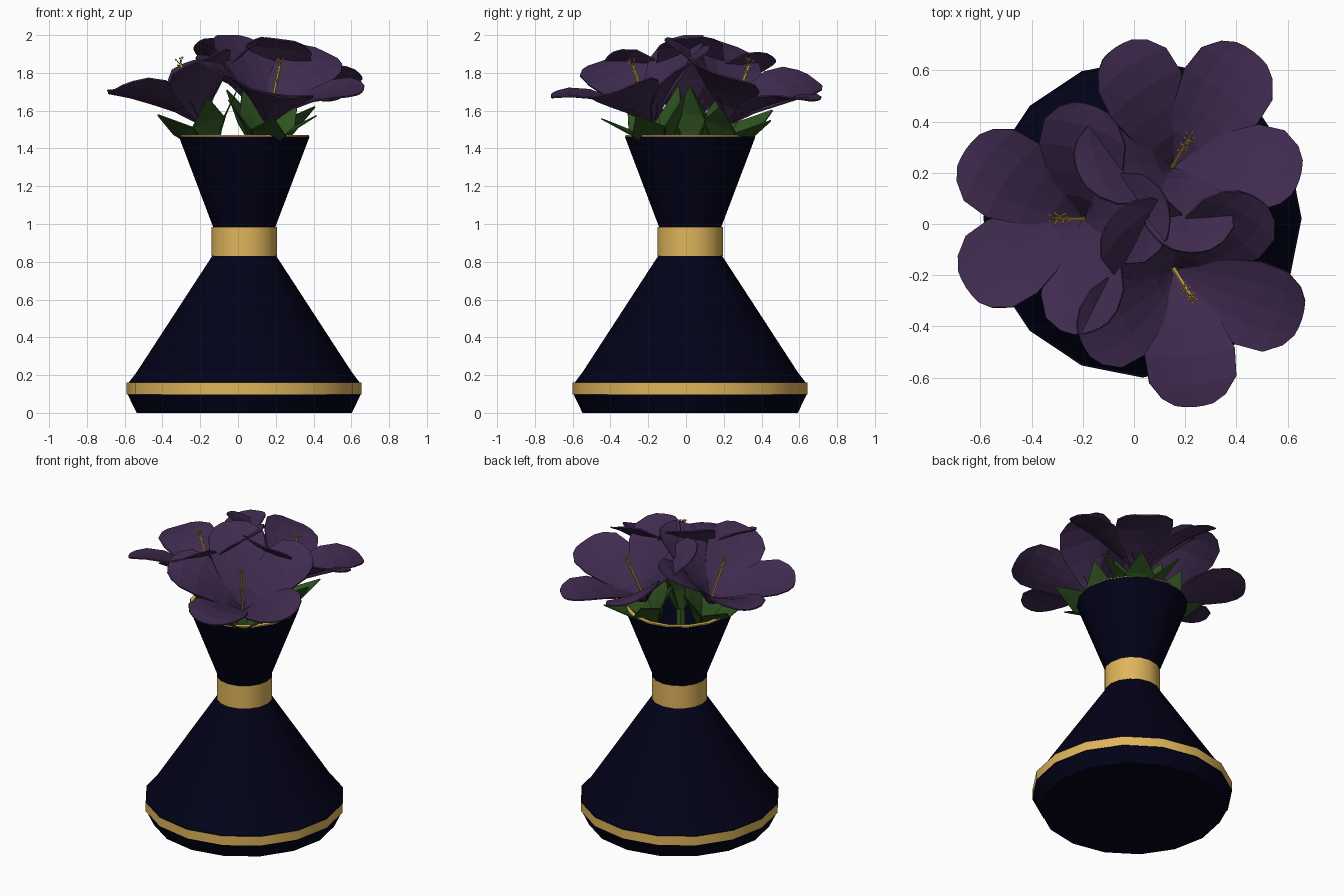
import bpy, bmesh, math
from mathutils import Vector, Matrix

if "Cube" in bpy.data.objects:
    bpy.data.objects.remove(bpy.data.objects["Cube"])


def material(name, rgb):
    m = bpy.data.materials.new(name)
    m.diffuse_color = (*rgb, 1)
    m.use_nodes = True
    m.node_tree.nodes["Principled BSDF"].inputs["Base Color"].default_value = m.diffuse_color
    return m


NAVY = material("navy glaze", (0.0006, 0.0006, 0.0095))
GOLD = material("gold", (0.74, 0.46, 0.105))
PURPLE = material("purple petal", (0.052, 0.024, 0.080))
GREEN = material("leaf green", (0.028, 0.085, 0.015))
CENTRE = Vector((0.033, 0.022, 0))


def finish(bm, name, mats, matrix):
    bmesh.ops.recalc_face_normals(bm, faces=bm.faces)
    me = bpy.data.meshes.new(name)
    bm.to_mesh(me)
    bm.free()
    for m in mats:
        me.materials.append(m)
    ob = bpy.data.objects.new(name, me)
    ob.matrix_world = matrix
    bpy.context.collection.objects.link(ob)
    return ob


# Vase: lathed profile (radius, height, colour of the segment above)
profile = [(0.57, 0, 0), (0.617, 0.098, 0), (0.622, 0.098, 1), (0.622, 0.16, 0),
           (0.612, 0.16, 0), (0.57, 0.215, 0), (0.17, 0.83, 0),
           (0.174, 0.83, 1), (0.174, 0.985, 0), (0.165, 0.985, 0),
           (0.346, 1.463, 0), (0.343, 1.463, 1), (0.343, 1.470, 1),
           (0.318, 1.470, 0), (0.145, 0.985, 0), (0.145, 0.83, 0)]
SIDES = 16
bm = bmesh.new()
rings = [[bm.verts.new((r * math.cos(math.tau * i / SIDES),
                        r * math.sin(math.tau * i / SIDES), z))
          for i in range(SIDES)] for r, z, _ in profile]
for k in range(len(rings) - 1):
    for i in range(SIDES):
        j = (i + 1) % SIDES
        f = bm.faces.new((rings[k][i], rings[k][j], rings[k + 1][j], rings[k + 1][i]))
        f.material_index = profile[k][2]
bm.faces.new(rings[0])
bm.faces.new(rings[-1])
vase = finish(bm, "vase", [NAVY, GOLD], Matrix.Translation(CENTRE))
bpy.context.view_layer.objects.active = vase
vase.select_set(True)
bpy.ops.object.shade_smooth_by_angle(angle=math.radians(30))


def blade(bm, rows, angle, cols, cup, twist):
    """Petal-like sheet: rows of (radial, axial, half width)."""
    rot = Matrix.Rotation(angle, 4, 'Z')
    grid = []
    for r, h, w in rows:
        line = []
        for c in range(cols):
            u = 2 * c / (cols - 1) - 1
            p = Vector((r - 0.15 * w * u * u, u * w, h + w * (cup * u * u + twist * u)))
            line.append(bm.verts.new(rot @ p))
        grid.append(line)
    for a, b in zip(grid, grid[1:]):
        for c in range(cols - 1):
            bm.faces.new((a[c], a[c + 1], b[c + 1], b[c]))


def rod(bm, a, b, radius, sides=5):
    a, b = Vector(a), Vector(b)
    d = b - a
    m = Matrix.Translation((a + b) / 2) @ d.to_track_quat('Z', 'Y').to_matrix().to_4x4()
    bmesh.ops.create_cone(bm, cap_ends=True, segments=sides, radius1=radius,
                          radius2=radius, depth=d.length, matrix=m)


PETAL = [(0.015, 0.10, 0.02), (0.09, 0.195, 0.085), (0.18, 0.27, 0.14),
         (0.28, 0.34, 0.178), (0.38, 0.385, 0.172), (0.44, 0.40, 0.125),
         (0.465, 0.405, 0.075)]
SEPAL = [(0.025, -0.10, 0.02), (0.09, 0.02, 0.066), (0.14, 0.09, 0.095),
         (0.25, 0.205, 0.004)]


def flower(label, heading, phase, tilt):
    h = math.radians(heading)
    base = CENTRE + Vector((0.2 * math.cos(h), 0.2 * math.sin(h), 1.45))
    frame = (Matrix.Translation(base) @ Matrix.Rotation(h, 4, 'Z')
             @ Matrix.Rotation(math.radians(tilt), 4, 'Y'))
    spin = [math.radians(phase + 72 * k) for k in range(5)]

    # Petals
    bm = bmesh.new()
    for a in spin:
        blade(bm, PETAL, a, 5, 0.05, 0.06)
    ob = finish(bm, label + "_petals", [PURPLE], frame)
    mod = ob.modifiers.new("thickness", 'SOLIDIFY')
    mod.thickness, mod.offset = 0.008, 0

    # Calyx and stem
    bm = bmesh.new()
    for a in spin:
        blade(bm, SEPAL, a, 3, -0.1, 0)
    ob = finish(bm, label + "_calyx", [GREEN], frame)
    mod = ob.modifiers.new("thickness", 'SOLIDIFY')
    mod.thickness, mod.offset = 0.006, 0
    bm = bmesh.new()
    foot = frame.inverted() @ (CENTRE + Vector((0.08 * math.cos(h), 0.08 * math.sin(h), 0.9)))
    rod(bm, foot, (0, 0, -0.06), 0.03, 6)
    finish(bm, label + "_stem", [GREEN], frame)

    # Stamen with small anthers spiralling up to a forked tip
    bm = bmesh.new()
    rod(bm, (0, 0, 0.08), (0, 0, 0.42), 0.008)
    for k in range(14):
        a, z = k * 2.4, 0.28 + 0.01 * k
        tip = (0.016 * math.cos(a), 0.016 * math.sin(a), z + 0.008)
        rod(bm, (0, 0, z), tip, 0.002, 3)
        bmesh.ops.create_icosphere(bm, subdivisions=1, radius=0.006,
                                   matrix=Matrix.Translation(tip))
    for a in spin:
        tip = (0.02 * math.cos(a), 0.02 * math.sin(a), 0.45)
        rod(bm, (0, 0, 0.415), tip, 0.003, 3)
        bmesh.ops.create_icosphere(bm, subdivisions=1, radius=0.006,
                                   matrix=Matrix.Translation(tip))
    finish(bm, label + "_stamen", [GOLD], frame)


flower("left_flower", 180, 36, 19)
flower("back_flower", 60, -6, 22)
flower("front_flower", -58, -28, 22)
